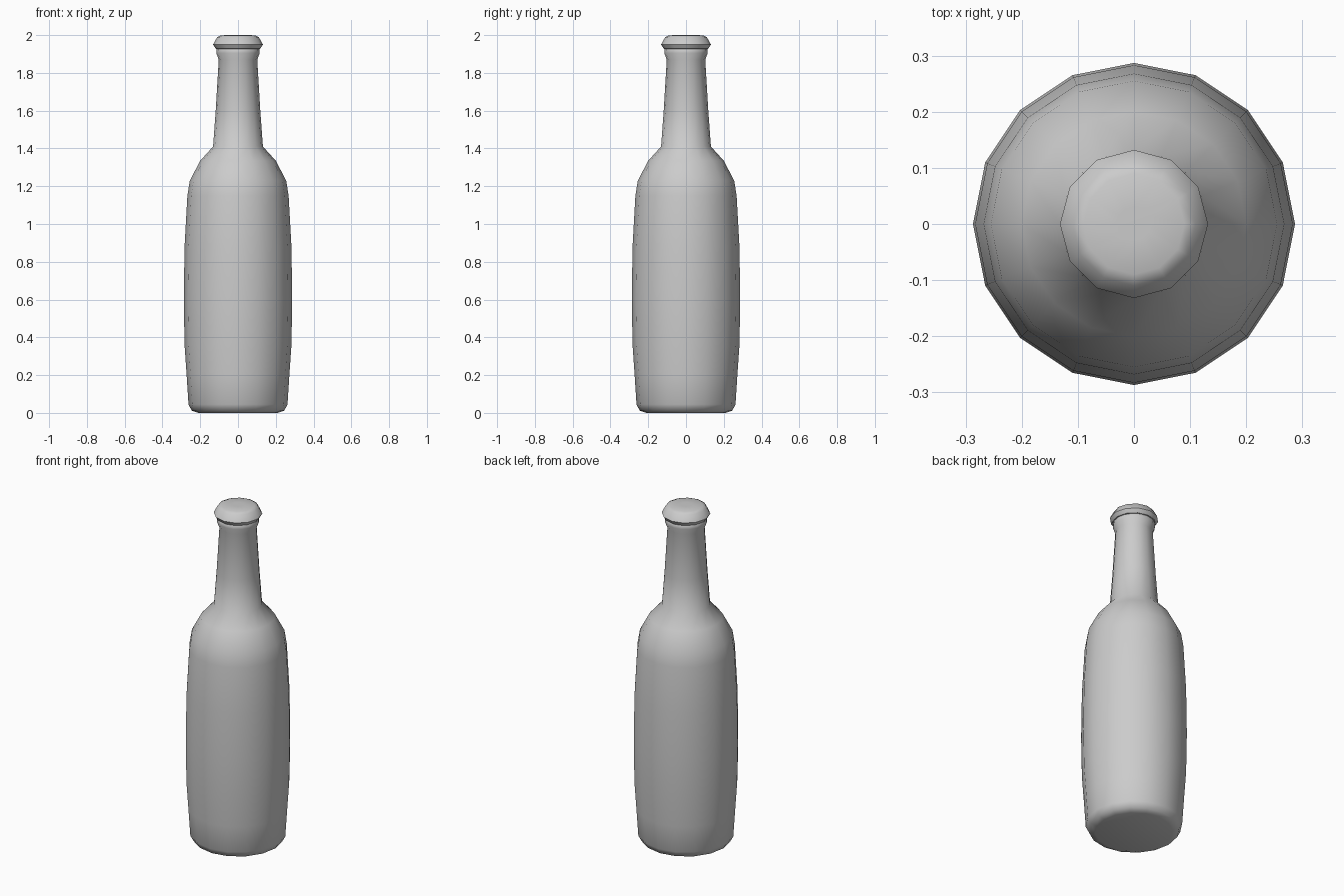
import bpy, bmesh, math

cube = bpy.data.objects.get("Cube")
if cube:
    bpy.data.objects.remove(cube, do_unlink=True)

grey = bpy.data.materials.new("plain grey")
grey.use_nodes = True
colour = (0.6, 0.6, 0.6, 1)
grey.diffuse_color = colour
grey.node_tree.nodes["Principled BSDF"].inputs["Base Color"].default_value = colour


def lathe(name, profile, sides, angle):
    """Revolve (radius, height) points around z and close both ends."""
    bm = bmesh.new()
    rings = []
    for r, z in profile:
        rings.append([bm.verts.new((r * math.cos(math.tau * i / sides),
                                    r * math.sin(math.tau * i / sides), z))
                      for i in range(sides)])
    for low, high in zip(rings, rings[1:]):
        for i in range(sides):
            j = (i + 1) % sides
            bm.faces.new((low[i], low[j], high[j], high[i]))
    bm.faces.new(rings[0][::-1])
    bm.faces.new(rings[-1])
    mesh = bpy.data.meshes.new(name)
    bm.to_mesh(mesh)
    bm.free()
    mesh.materials.append(grey)
    obj = bpy.data.objects.new(name, mesh)
    bpy.context.collection.objects.link(obj)
    bpy.ops.object.select_all(action='DESELECT')
    obj.select_set(True)
    bpy.context.view_layer.objects.active = obj
    bpy.ops.object.shade_smooth_by_angle(angle=math.radians(angle))
    return obj


# Bottle body, shoulder, neck and lip
lathe("bottle", [
    (0.21, 0.0), (0.245, 0.012), (0.262, 0.045), (0.272, 0.2),
    (0.283, 0.36), (0.287, 0.6), (0.283, 0.88), (0.268, 1.15),
    (0.255, 1.23), (0.2, 1.335), (0.132, 1.41), (0.118, 1.6),
    (0.102, 1.87), (0.115, 1.905), (0.113, 1.925), (0.1, 1.94)], 16, 50)

# Domed stopper cap
lathe("cap", [
    (0.1, 1.925), (0.118, 1.928), (0.132, 1.95), (0.11, 1.99),
    (0.09, 1.999), (0.03, 2.0)], 12, 40)
